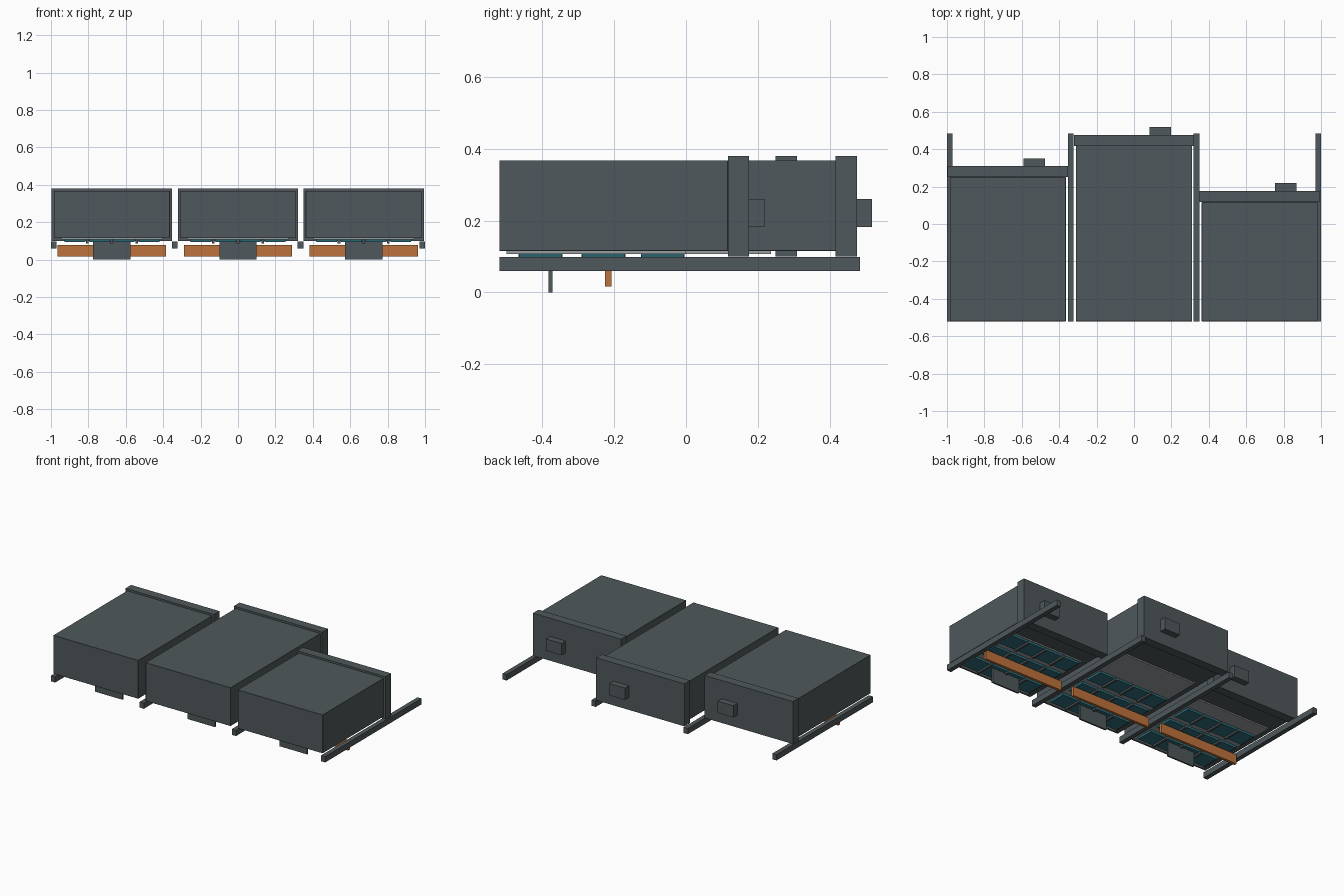
import bpy
import bmesh

if "Cube" in bpy.data.objects:
    bpy.data.objects.remove(bpy.data.objects["Cube"])


def material(name, rgb):
    m = bpy.data.materials.new(name)
    m.diffuse_color = (*rgb, 1)
    m.use_nodes = True
    m.node_tree.nodes["Principled BSDF"].inputs["Base Color"].default_value = m.diffuse_color
    return m


GREY = material("slate grey", (0.08, 0.098, 0.106))
LIGHT = material("light grey", (0.32, 0.345, 0.355))
ORANGE = material("burnt orange", (0.51, 0.17, 0.045))
TEAL = material("dark teal", (0.028, 0.165, 0.205))


def block(name, x, y, z, mat, bevel=0.0, taper=1.0):
    """Box between (min, max) pairs; taper shrinks the lower face."""
    bm = bmesh.new()
    bmesh.ops.create_cube(bm, size=1)
    for v in bm.verts:
        k = taper if v.co.z < 0 else 1.0
        v.co.x *= (x[1] - x[0]) * k
        v.co.y *= (y[1] - y[0]) * k
        v.co.z *= z[1] - z[0]
    mesh = bpy.data.meshes.new(name)
    bm.to_mesh(mesh)
    bm.free()
    mesh.materials.append(mat)
    ob = bpy.data.objects.new(name, mesh)
    ob.location = (sum(x) / 2, sum(y) / 2, sum(z) / 2)
    bpy.context.collection.objects.link(ob)
    if bevel:
        mod = ob.modifiers.new("edge", 'BEVEL')
        mod.width = bevel
        mod.segments = 1
    return ob


FRONT = -0.52

# long rails between and outside the drawers
for cx in (-0.985, -0.338, 0.334, 0.985):
    block("rail", (cx - 0.015, cx + 0.015), (FRONT, 0.485), (0.06, 0.098), GREY)

# three drawer units of different depth: centre x, back of the body
for cx, back in ((-0.674, 0.25), (0.0, 0.417), (0.672, 0.117)):
    def span(half, dx=0.0):
        return (cx + dx - half, cx + dx + half)

    # body, back plate and handle block
    block("drawer_body", span(0.31), (FRONT, back), (0.115, 0.368), GREY, 0.001)
    block("back_plate", span(0.322), (back, back + 0.059), (0.10, 0.38), GREY)
    block("handle_block", span(0.057, 0.14), (back + 0.059, back + 0.101),
          (0.182, 0.26), GREY)

    # tray under the body, its depth follows the body
    depth = (back - FRONT) * 0.786
    block("under_tray", span(0.27), (-0.5, -0.5 + depth), (0.107, 0.1155), LIGHT)

    # rows of teal pads with dark separators
    for cy in (-0.405, -0.23, -0.065):
        for i in range(4):
            block("pad", span(0.058, (i - 1.5) * 0.132), (cy - 0.061, cy + 0.061),
                  (0.095, 0.108), TEAL, taper=0.95)
        for i in range(3):
            block("separator", span(0.007, (i - 1) * 0.132),
                  (cy - 0.061, cy + 0.061), (0.087, 0.108), GREY)

    # hanging plates
    block("orange_strip", span(0.29), (-0.226, -0.208), (0.016, 0.078), ORANGE)
    block("front_tab", span(0.10), (-0.383, -0.372), (0.0, 0.10), GREY)
